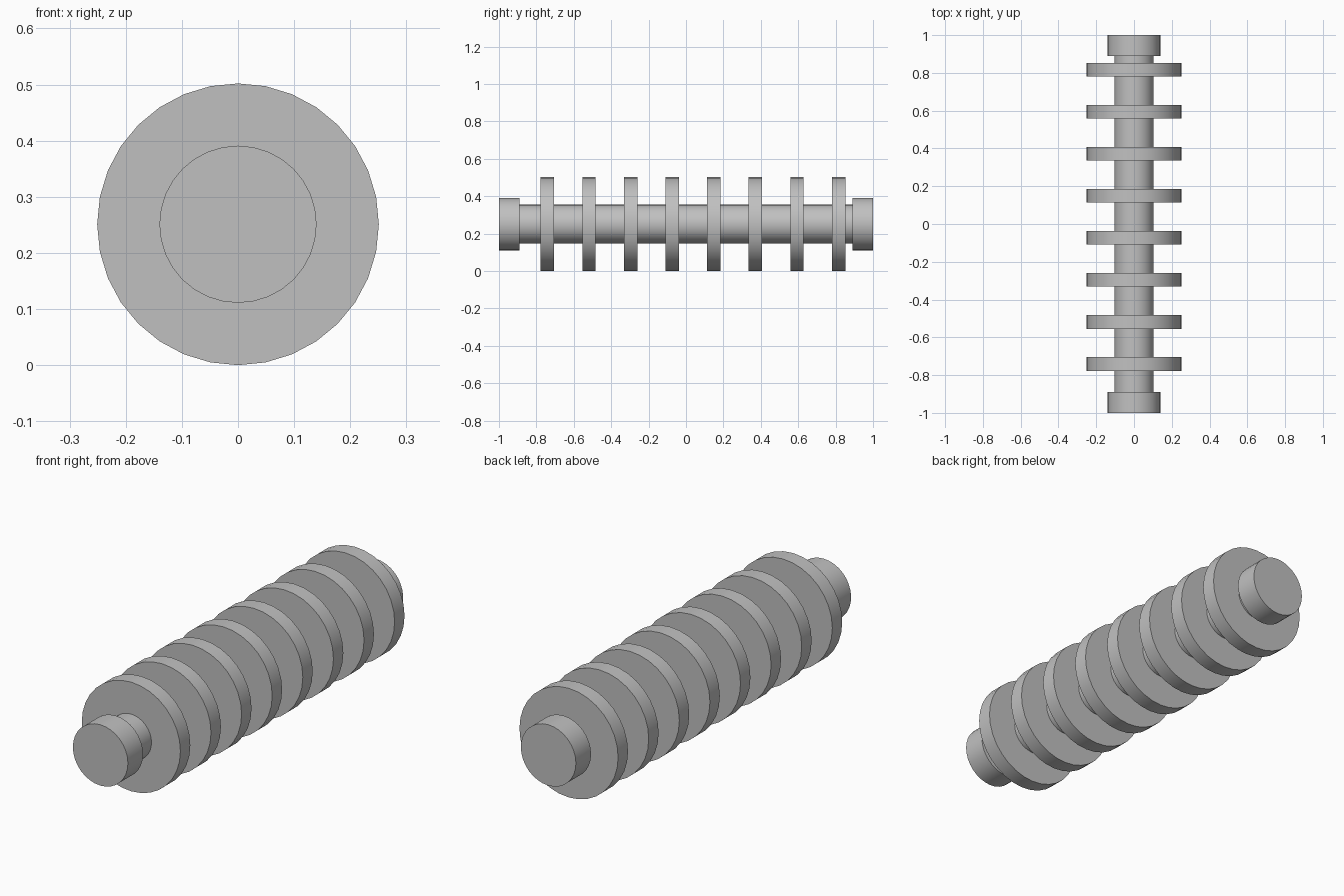
import bpy
import math

if "Cube" in bpy.data.objects:
    bpy.data.objects.remove(bpy.data.objects["Cube"])

RADIUS = 0.251      # disc radius, also the height of the axis
SIDES = 32

grey = bpy.data.materials.new("plain grey")
grey.diffuse_color = (0.53, 0.53, 0.53, 1.0)
grey.use_nodes = True
grey.node_tree.nodes["Principled BSDF"].inputs["Base Color"].default_value = grey.diffuse_color


def cylinder(name, radius, y0, y1):
    """Round part lying along the y axis."""
    bpy.ops.mesh.primitive_cylinder_add(
        vertices=SIDES, radius=radius, depth=y1 - y0,
        location=(0, (y0 + y1) / 2, RADIUS),
        rotation=(math.pi / 2, 0, 0))
    part = bpy.context.object
    part.name = name
    part.data.materials.append(grey)
    bpy.ops.object.shade_smooth_by_angle(angle=math.radians(30))
    return part


# Central shaft
cylinder("shaft", 0.104, -0.89, 0.89)

# Thicker end caps
cylinder("front_end_cap", 0.14, -1.0, -0.89)
cylinder("back_end_cap", 0.14, 0.89, 1.0)

# Evenly spaced discs, slightly offset toward the back
for i in range(8):
    y = -0.741 + i * 0.2224
    cylinder(f"disc_{i + 1}", RADIUS, y - 0.036, y + 0.036)
